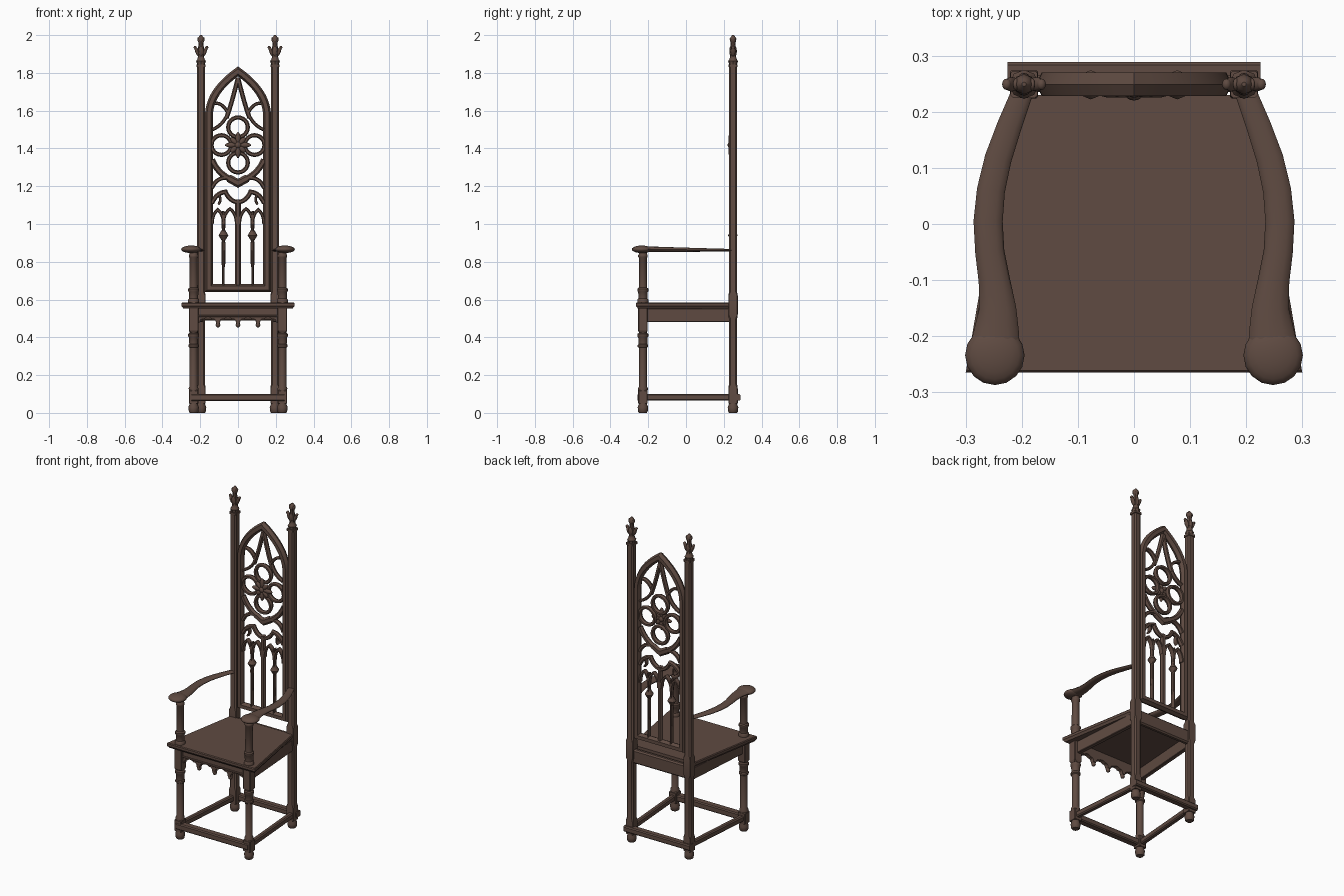
import bpy, bmesh, math
from mathutils import Vector, Matrix

if "Cube" in bpy.data.objects:
    bpy.data.objects.remove(bpy.data.objects["Cube"])

wood = bpy.data.materials.new("dark_brown_wood")
wood.diffuse_color = (0.115, 0.07, 0.054, 1)
wood.use_nodes = True
wood.node_tree.nodes["Principled BSDF"].inputs["Base Color"].default_value = wood.diffuse_color


def finish(name, bm, angle=35):
    bmesh.ops.recalc_face_normals(bm, faces=bm.faces[:])
    me = bpy.data.meshes.new(name)
    bm.to_mesh(me)
    bm.free()
    ob = bpy.data.objects.new(name, me)
    bpy.context.collection.objects.link(ob)
    me.materials.append(wood)
    bpy.ops.object.select_all(action='DESELECT')
    bpy.context.view_layer.objects.active = ob
    ob.select_set(True)
    bpy.ops.object.shade_smooth_by_angle(angle=math.radians(angle))
    return ob


def skin(name, rings, closed=False, angle=35):
    """Bridge a list of equal point rings into a solid."""
    bm = bmesh.new()
    vs = [[bm.verts.new(p) for p in r] for r in rings]
    n, m = len(rings), len(rings[0])
    for i in range(n if closed else n - 1):
        a, b = vs[i], vs[(i + 1) % n]
        for j in range(m):
            k = (j + 1) % m
            bm.faces.new((a[j], a[k], b[k], b[j]))
    if not closed:
        bm.faces.new(vs[0])
        bm.faces.new(vs[-1])
    return finish(name, bm, angle)


def lathe(name, x, y, prof, sides=16, turn=0.0):
    return skin(name, [[(x + r * math.cos(turn + j * math.tau / sides),
                         y + r * math.sin(turn + j * math.tau / sides), z)
                        for j in range(sides)] for z, r in prof], angle=40)


def post(name, x, y, levels):
    """Square post with chamfered corners: levels are (z, half width, chamfer)."""
    rings = []
    for z, h, c in levels:
        k = h - c
        rings.append([(x + a, y + b, z) for a, b in
                      ((h, -k), (h, k), (k, h), (-k, h), (-h, k), (-h, -k), (-k, -h), (k, -h))])
    return skin(name, rings, angle=25)


def beam(name, p, q, w, z0, z1, c=0.006):
    """Horizontal chamfered rail from p to q."""
    p, q = Vector(p), Vector(q)
    d = (q - p).normalized()
    nrm = Vector((-d.y, d.x))
    h = w / 2
    sec = ((-h, z0 + c), (-h + c, z0), (h - c, z0), (h, z0 + c),
           (h, z1 - c), (h - c, z1), (-h + c, z1), (-h, z1 - c))
    return skin(name, [[(*(e + nrm * u), z) for u, z in sec] for e in (p, q)], angle=25)


def stroke(name, pts, w, y0=0.235, y1=0.263, closed=False):
    """Moulded bar following a path in the upright plane, mitred at corners."""
    pts = [Vector(p) for p in pts]
    n, c, ym = len(pts), w * 0.25, (y0 + y1) / 2
    sec = ((-w / 2, ym), (-w / 2 + c, y0), (w / 2 - c, y0),
           (w / 2, ym), (w / 2 - c, y1), (-w / 2 + c, y1))
    rings = []
    for i, p in enumerate(pts):
        a = pts[i - 1] if (i or closed) else None
        b = pts[(i + 1) % n] if (i < n - 1 or closed) else None
        d0 = (p - a).normalized() if a is not None else (b - p).normalized()
        d1 = (b - p).normalized() if b is not None else d0
        t = (d0 + d1).normalized()
        nrm = Vector((-t.y, t.x)) / max(0.45, t.dot(d0))
        rings.append([(p.x + nrm.x * u, v, p.y + nrm.y * u) for u, v in sec])
    return skin(name, rings, closed)


def bez(a, b, c, n=8):
    a, b, c = Vector(a), Vector(b), Vector(c)
    return [a * (1 - t) ** 2 + b * 2 * t * (1 - t) + c * t * t for t in (i / n for i in range(n + 1))]


def mir(pts, s):
    return [(s * p[0], p[1]) for p in pts]


def arch(x0, x1, z, h):
    m = (x0 + x1) / 2
    return (bez((x0, z), (x0, z + h * .7), (m, z + h), 6)
            + bez((m, z + h), (x1, z + h * .7), (x1, z), 6)[1:])


def ball(name, loc, size, rot=None):
    bm = bmesh.new()
    mat = Matrix.Translation(loc) @ (rot or Matrix()) @ Matrix.Diagonal((*size, 1))
    bmesh.ops.create_uvsphere(bm, u_segments=16, v_segments=10, radius=1, matrix=mat)
    return finish(name, bm, 60)


# seat: tapered board with a moulded edge
rings = []
for z, o in ((0.553, -0.010), (0.562, -0.004), (0.566, 0), (0.580, 0), (0.585, -0.004)):
    rings.append([(-0.30 - o, -0.265 - o, z), (0.30 + o, -0.265 - o, z),
                  (0.215 + o, 0.23, z), (-0.215 - o, 0.23, z)])
skin("seat", rings, angle=20)

BX, BY, FX, FY = 0.196, 0.249, 0.235, -0.228
foot = [(0, 0.020), (0.006, 0.025), (0.03, 0.028), (0.045, 0.022), (0.055, 0.022)]
for s, side in ((-1, "left"), (1, "right")):
    # back posts
    lathe(side + "_back_foot", s * BX, BY, foot)
    post(side + "_back_post", s * BX, BY,
         [(0.05, 0.025, .003), (0.13, 0.025, .003), (0.15, 0.022, .008), (0.50, 0.022, .008),
          (0.52, 0.025, .003), (0.62, 0.025, .003), (0.64, 0.021, .007), (1.83, 0.021, .007),
          (1.832, 0.024, .004), (1.845, 0.024, .004)])
    # leafy finials
    lathe(side + "_finial_stem", s * BX, BY,
          [(1.84, .022), (1.85, .022), (1.862, .026), (1.875, .018), (1.89, .016), (1.92, .019),
           (1.95, .012), (1.962, .014), (1.98, .018), (1.992, .011), (2.0, .004)], 8)
    for z, o, sx, sz in ((1.915, .022, .009, .030), (1.972, .011, .007, .017)):
        for d in (-1, 1):
            ball(side + "_finial_leaf", (s * BX + d * o, BY, z), (sx, 0.013, sz),
                 Matrix.Rotation(d * 0.35, 4, 'Y'))
            if z < 1.95:
                ball(side + "_finial_leaf_tip", (s * BX + d * .031, BY, 1.935), (.008, .010, .008))
                ball(side + "_finial_face_leaf", (s * BX, BY + d * .012, 1.915), (.010, .008, .026))
    # front legs
    lathe(side + "_front_foot", s * FX, FY, foot)
    post(side + "_front_leg_block", s * FX, FY, [(.05, .025, .004), (.115, .025, .004), (.122, .02, .008)])
    lathe(side + "_front_leg", s * FX, FY,
          [(.115, .025), (.13, .026), (.14, .021), (.33, .021), (.345, .022), (.35, .028), (.36, .028),
           (.365, .023), (.40, .025), (.405, .029), (.418, .029), (.423, .022), (.44, .022)])
    post(side + "_front_leg_top", s * FX, FY, [(.425, .02, .006), (.435, .025, .003), (.555, .025, .003)])
    # arm posts
    lathe(side + "_arm_post", s * FX, FY,
          [(.58, .029), (.60, .029), (.606, .024), (.64, .025), (.645, .029), (.657, .029), (.663, .022),
           (.82, .021), (.825, .025), (.835, .025), (.84, .022), (.86, .022)])
    # curved arms, thicker toward the front
    keys = [(.197, .24, .019), (.222, .175, .022), (.242, .117, .024), (.255, .06, .025), (.260, .005, .026),
            (.257, -.05, .026), (.249, -.10, .028), (.243, -.15, .033), (.245, -.19, .040), (.248, -.225, .045)]
    rings = []
    for i, (x, y, w) in enumerate(keys):
        a, b = keys[max(i - 1, 0)], keys[min(i + 1, len(keys) - 1)]
        t = Vector((b[0] - a[0], b[1] - a[1])).normalized()
        f = i / (len(keys) - 1)
        rings.append([(s * (x - t.y * w * math.cos(k)), y + t.x * w * math.cos(k),
                       .861 + .006 * f + (.007 + .009 * f) * math.sin(k))
                      for k in (j * math.tau / 12 for j in range(12))])
    skin(side + "_arm", rings, angle=60)
    ball(side + "_arm_knob", (s * .248, -.234, .866), (.053, .053, .020))
    # side rails and stretchers
    beam(side + "_seat_rail", (s * .232, FY), (s * .198, BY), .026, .48, .553, .003)
    beam(side + "_stretcher", (s * .237, FY), (s * .2, BY), .03, .065, .10)

beam("back_seat_rail", (-.2, .25), (.2, .25), .030, .49, .575, .008)
beam("front_stretcher", (-.245, -.235), (.245, -.235), .045, .062, .10)
beam("back_stretcher", (-.225, .268), (.225, .268), .042, .065, .10)

# front apron with four round arches and pendants
outline = [(-.213, .553), (-.213, .478)]
for c in (-.159, -.053, .053, .159):
    for k in range(13):
        a = math.pi * k / 12
        outline.append((c - .044 * math.cos(a), .474 + .027 * math.sin(a) + .006 * abs(math.sin(3 * a))))
outline += [(.213, .478), (.213, .553)]
bm = bmesh.new()
f = bm.faces.new([bm.verts.new((x, -.238, z)) for x, z in outline])
r = bmesh.ops.extrude_face_region(bm, geom=[f])
bmesh.ops.translate(bm, verts=[v for v in r["geom"] if isinstance(v, bmesh.types.BMVert)], vec=(0, .025, 0))
finish("front_apron", bm, 25)
beam("apron_moulding", (-.213, -.238), (.213, -.238), .012, .508, .518, .003)
for x in (-.106, 0, .106):
    lathe("apron_pendant", x, -.226, [(.453, .004), (.457, .010), (.466, .013), (.474, .010), (.49, .013)], 12)

# pointed back frame
left = [(-.154, .662)] + [tuple(p) for p in bez((-.154, 1.57), (-.154, 1.70), (0, 1.808), 12)]
stroke("back_frame", left + mir(left[1:-1], -1)[::-1] + [(.154, .662)], .042, .228, .270, True)

# tracery rosette
for x, z in ((0, 1.512), (0, 1.325), (-.088, 1.418), (.088, 1.418)):
    stroke("rosette_ring", [(x + .052 * math.cos(k * math.tau / 24), z + .052 * math.sin(k * math.tau / 24))
                            for k in range(24)], .022, closed=True)
for k in range(8):
    a = k * math.pi / 4
    d, ln = (.037, .032) if k % 2 == 0 else (.03, .024)
    ball("rosette_petal", (d * math.cos(a), .236, 1.418 + d * math.sin(a)), (ln, .011, .013),
         Matrix.Rotation(-a, 4, 'Y'))
ball("rosette_boss", (0, .236, 1.418), (.018, .016, .018))

for s in (-1, 1):
    # upper tracery
    stroke("apex_bar", mir(bez((0, 1.775), (-.035, 1.63), (-.062, 1.56)), s), .024)
    stroke("upper_branch", mir(bez((-.135, 1.50), (-.065, 1.53), (-.048, 1.61)), s), .018)
    stroke("upper_cusp", mir(bez((-.055, 1.59), (-.08, 1.64), (-.12, 1.64)), s), .018)
    # tracery below the rosette
    stroke("lower_web", mir(bez((-.138, 1.34), (-.10, 1.25), (0, 1.222)), s), .032)
    stroke("lower_branch", mir(bez((-.138, 1.19), (-.115, 1.25), (-.05, 1.245)), s), .022)
    # paired arches with cusps
    stroke("sub_arch", mir(bez((-.138, 1.11), (-.115, 1.165), (-.066, 1.17))
                           + bez((-.066, 1.17), (-.045, 1.12), (0, 1.115))[1:], s), .024)
    stroke("sub_arch_cusp", mir(bez((-.10, 1.155), (-.085, 1.12), (-.105, 1.105)), s), .014)
    # lancets and slim columns
    stroke("outer_lancet", mir(arch(-.137, -.077, 1.0, .075), s), .017)
    stroke("inner_lancet", mir(arch(-.077, -.008, 1.0, .08), s), .017)
    stroke("slim_mullion", [(s * .077, .67), (s * .077, 1.07)], .013)
    lathe("slim_column", s * .077, .248, [(.76, .005), (.79, .010), (.90, .011), (.91, .008), (.94, .026),
                                          (.97, .008), (.98, .010), (1.06, .011)], 8)
stroke("web_point", [(-.05, 1.243), (0, 1.215), (.05, 1.243)], .042)
stroke("centre_mullion", [(0, .67), (0, 1.13)], .032)
